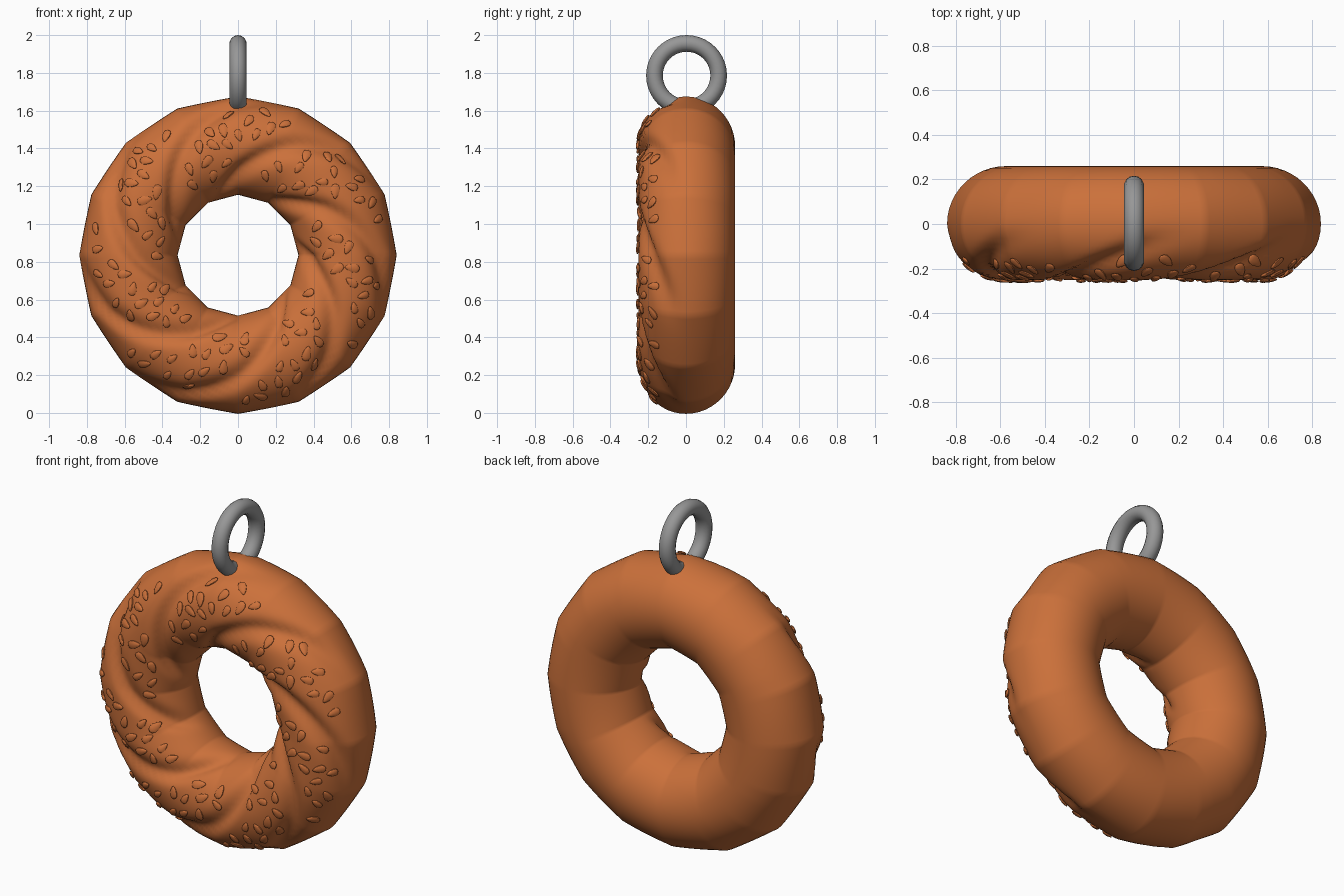
import bpy, bmesh, math, random
from math import sin, cos, pi, radians, exp
from mathutils import Vector, Matrix

if "Cube" in bpy.data.objects:
    bpy.data.objects.remove(bpy.data.objects["Cube"])

MAJOR, MINOR, CENTRE_Z = 0.58, 0.26, 0.835
STRANDS = 7
STEP = 2 * pi / STRANDS


def material(name, rgb):
    m = bpy.data.materials.new(name)
    m.use_nodes = True
    m.diffuse_color = (*rgb, 1)
    m.node_tree.nodes["Principled BSDF"].inputs["Base Color"].default_value = (*rgb, 1)
    return m


def make_object(name, bm, mat, angle):
    bmesh.ops.recalc_face_normals(bm, faces=bm.faces)
    mesh = bpy.data.meshes.new(name)
    bm.to_mesh(mesh)
    bm.free()
    mesh.materials.append(mat)
    ob = bpy.data.objects.new(name, mesh)
    bpy.context.collection.objects.link(ob)
    bpy.ops.object.select_all(action="DESELECT")
    ob.select_set(True)
    bpy.context.view_layer.objects.active = ob
    bpy.ops.object.shade_smooth_by_angle(angle=radians(angle))
    return ob


def spiral(phi, twist):
    return radians(22) + twist * (phi - pi / 2)


def polygon(theta, sides):
    # radius of a regular polygon relative to its corners
    half = pi / sides
    return cos(half) / cos((theta % (2 * half)) - half)


def dough(theta, phi):
    # phi = 0 faces outward, pi/2 faces the front
    s = ((theta - spiral(phi, 0.53)) / STEP + 0.5) % 1 - 0.5
    front = max(0, min(1, sin(phi) / 0.75))
    front = front * front * (3 - 2 * front)
    width = 0.11 if s > 0 else 0.17
    tube = MINOR - front * 0.042 * exp(-(s / width) ** 2)
    r = MAJOR + tube * cos(phi)
    # faceted rim and hole, rounder in between
    rim = ((1 + cos(phi)) / 2) ** 3
    hole = ((1 - cos(phi)) / 2) ** 2
    r *= 1 + 0.85 * rim * (polygon(theta, 16) - 1) + hole * (polygon(theta, 12) - 1)
    r -= 0.005 * (1 - rim - hole)
    depth = tube * (1 - 0.03 * front)
    return Vector((r * cos(theta), -depth * sin(phi), CENTRE_Z + r * sin(theta)))


def surface_frame(theta, phi):
    e = 0.01
    p = dough(theta, phi)
    along = (dough(theta + e, phi) - dough(theta - e, phi)).normalized()
    across = (dough(theta, phi + e) - dough(theta, phi - e)).normalized()
    n = along.cross(across).normalized()
    out = p - Vector((MAJOR * cos(theta), 0, CENTRE_Z + MAJOR * sin(theta)))
    return p, across, n if n.dot(out) > 0 else -n


def torus(name, place, rings, sides, mat):
    bm = bmesh.new()
    grid = [[bm.verts.new(place(2 * pi * i / rings, 2 * pi * j / sides))
             for j in range(sides)] for i in range(rings)]
    for i in range(rings):
        a, b = grid[i], grid[(i + 1) % rings]
        for j in range(sides):
            k = (j + 1) % sides
            bm.faces.new((a[j], a[k], b[k], b[j]))
    return make_object(name, bm, mat, 60)


crust = material("baked crust", (0.6, 0.164, 0.043))
metal = material("grey metal", (0.31, 0.31, 0.31))

# Twisted dough ring
torus("dough_ring", dough, 240, 48, crust)


# Hanging loop
def loop(theta, phi):
    r = 0.17 + 0.044 * cos(phi)
    return Vector((0.045 * sin(phi), 0.003 + r * cos(theta), 1.786 + r * sin(theta)))


torus("hanging_loop", loop, 40, 14, metal)

# Flat teardrop seeds scattered along each strand of the front
rng = random.Random(4)
seeds = bmesh.new()
for strand in range(STRANDS):
    placed = []
    for attempt in range(400):
        if len(placed) == 17:
            break
        phi = radians(rng.uniform(40, 126))
        theta = spiral(phi, 0.45) + STEP * (strand + 0.53 + rng.uniform(-0.28, 0.28))
        p, across, n = surface_frame(theta, phi)
        if any((p - q).length < 0.072 for q in placed):
            continue
        placed.append(p)
        tip = Matrix.Rotation(rng.uniform(-1.1, 1.1), 3, n) @ across
        side = n.cross(tip)
        size = rng.uniform(0.85, 1.1)
        made = bmesh.ops.create_uvsphere(seeds, u_segments=10, v_segments=6, radius=1)
        for v in made["verts"]:
            x, y, z = v.co
            taper = 1 - 0.4 * z
            v.co = (p + tip * (z * 0.038 * size) + side * (x * taper * 0.022 * size)
                    + n * (y * 0.009 + 0.004))
make_object("seeds", seeds, crust, 50)
